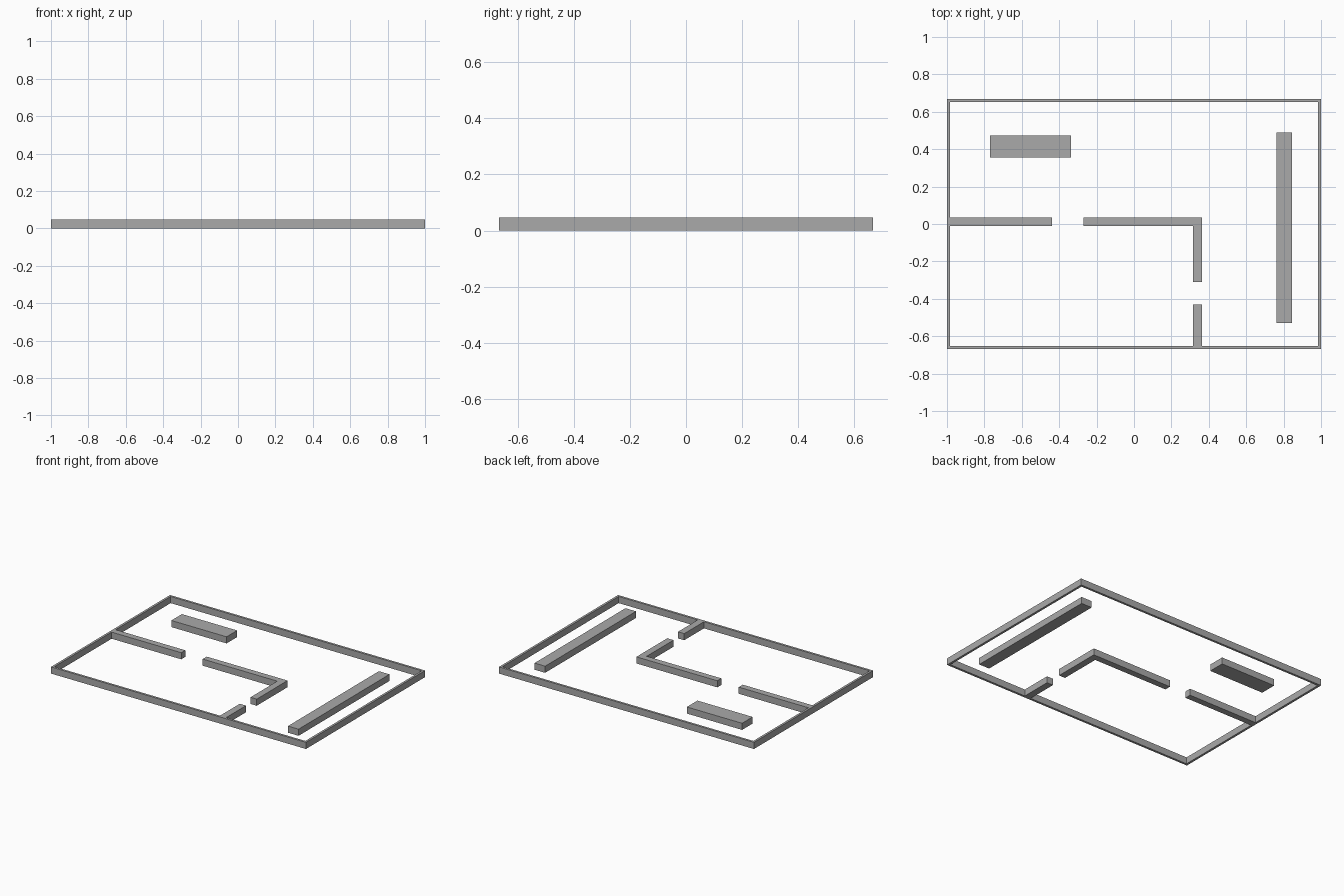
import bpy, bmesh

if "Cube" in bpy.data.objects:
    bpy.data.objects.remove(bpy.data.objects["Cube"])

H = 0.047          # common wall height
X, Y, T = 1.0, 0.667, 0.016   # outer half sizes and shell thickness

grey = bpy.data.materials.new("plain grey")
grey.diffuse_color = (0.4, 0.4, 0.4, 1)
grey.use_nodes = True
grey.node_tree.nodes["Principled BSDF"].inputs["Base Color"].default_value = grey.diffuse_color


def finish(name, bm):
    bmesh.ops.recalc_face_normals(bm, faces=bm.faces)
    mesh = bpy.data.meshes.new(name)
    bm.to_mesh(mesh)
    bm.free()
    mesh.materials.append(grey)
    obj = bpy.data.objects.new(name, mesh)
    bpy.context.collection.objects.link(obj)


def prism(name, outline):
    """Extrude a floor outline up to the wall height."""
    bm = bmesh.new()
    face = bm.faces.new([bm.verts.new((x, y, 0)) for x, y in outline])
    top = bmesh.ops.extrude_face_region(bm, geom=[face], use_keep_orig=True)["geom"]
    bmesh.ops.translate(bm, vec=(0, 0, H),
                        verts=[v for v in top if isinstance(v, bmesh.types.BMVert)])
    finish(name, bm)


def rect(x0, x1, y0, y1):
    return [(x0, y0), (x1, y0), (x1, y1), (x0, y1)]


# Outer wall: a closed ring with mitred corners
bm = bmesh.new()
loops = [[bm.verts.new((x, y, z)) for x, y in rect(-a, a, -b, b)]
         for a, b, z in ((X, Y, 0), (X, Y, H), (X - T, Y - T, H), (X - T, Y - T, 0))]
for k in range(4):
    lo, hi = loops[k], loops[(k + 1) % 4]
    for i in range(4):
        j = (i + 1) % 4
        bm.faces.new((lo[i], lo[j], hi[j], hi[i]))
finish("outer_wall", bm)

# Inner partitions, with two door gaps
prism("left_partition", rect(-X + T, -0.438, -0.01, 0.035))
prism("corner_partition", [(-0.27, -0.01), (0.315, -0.01), (0.315, -0.31),
                           (0.364, -0.31), (0.364, 0.035), (-0.27, 0.035)])
prism("front_partition", rect(0.315, 0.364, -Y + T, -0.43))

# Free-standing blocks
prism("short_counter", rect(-0.771, -0.338, 0.355, 0.473))
prism("long_counter", rect(0.763, 0.846, -0.53, 0.488))
